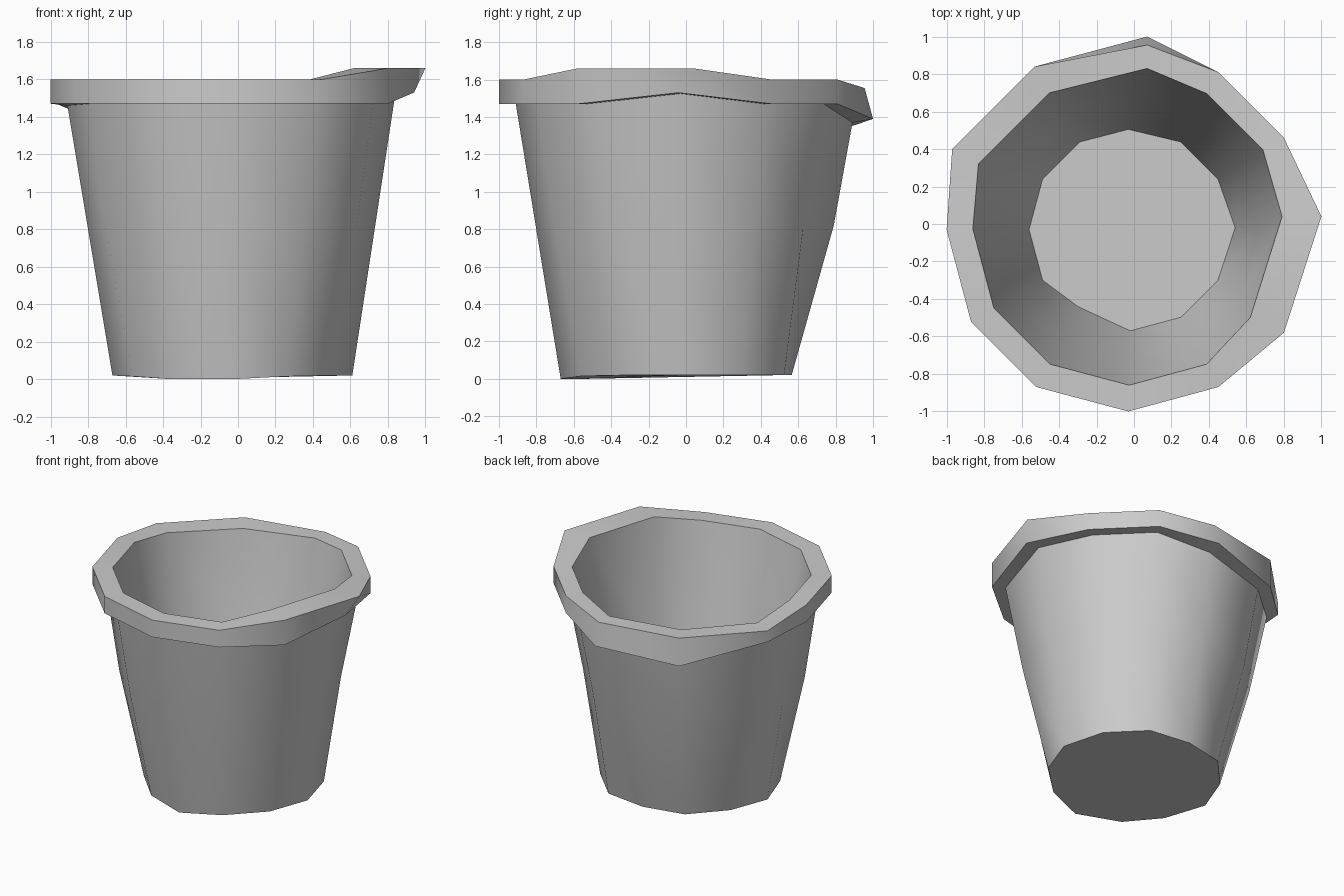
import bpy, bmesh
from math import sin, cos, pi

# Dented rim outline, seen from above: starts at the back, runs clockwise
RIM = [(0.07, 0.955), (0.45, 0.81), (0.80, 0.46), (0.93, -0.03),
       (0.72, -0.58), (0.45, -0.87), (-0.03, -1.0), (-0.52, -0.87),
       (-0.87, -0.52), (-1.0, -0.03), (-0.97, 0.40), (-0.53, 0.84)]


def rim_ring(scale, z, dents={}):
    """Scaled copy of the rim outline; dents move single points."""
    return [dents.get(i, (x * scale, y * scale, z)) for i, (x, y) in enumerate(RIM)]


def round_ring(r, cx, cy, z, dents={}):
    """Regular 12-sided ring with optional moved points."""
    return [dents.get(i, (cx + r * sin(i * pi / 6), cy + r * cos(i * pi / 6), z))
            for i in range(12)]


# Wall, from the base up to the underside of the lip
base = round_ring(0.64, -0.03, -0.03, 0.02,
                  {0: (-0.03, 0.565, 0.02), 4: (0.50, -0.33, 0.02),
                   5: (0.26, -0.56, 0.015), 6: (-0.03, -0.67, 0.0),
                   7: (-0.35, -0.55, 0.0), 8: (-0.56, -0.34, 0.015),
                   10: (-0.56, 0.26, 0.02), 11: (-0.34, 0.50, 0.02)})
wall_top = rim_ring(0.91, 1.47, {0: (0.06, 0.89, 1.37), 3: (0.84, -0.03, 1.525),
                                 4: (0.72, -0.53, 1.47), 9: (-0.91, -0.03, 1.46),
                                 10: (-0.90, 0.36, 1.44), 11: (-0.48, 0.765, 1.33)})
middle = [tuple(a + (b - a) * 0.55 for a, b in zip(p, q)) for p, q in zip(base, wall_top)]
middle[0] = (0.03, 0.79, 0.82)
BULGE = {1: 0.98, 2: 0.98, 4: 1.02, 5: 1.02, 7: 1.02, 8: 1.03, 10: 1.03, 11: 1.04}
middle = [(x * BULGE.get(i, 1), y * BULGE.get(i, 1), z) for i, (x, y, z) in enumerate(middle)]

# Lip, sagging at the back left and bent up at the right
lip_low = rim_ring(1.0, 1.47, {0: (0.07, 1.0, 1.39), 3: (0.94, -0.04, 1.53),
                               4: (0.80, -0.58, 1.47), 11: (-0.53, 0.84, 1.335)})
lip_top = rim_ring(1.0, 1.60, {0: (0.07, 0.955, 1.555), 3: (1.0, 0.04, 1.66),
                               4: (0.80, -0.58, 1.66), 10: (-0.97, 0.40, 1.555),
                               11: (-0.53, 0.84, 1.55)})
lip_inner = rim_ring(0.86, 1.60, {0: (0.07, 0.83, 1.555), 3: (0.79, 0.04, 1.66),
                                  4: (0.62, -0.50, 1.66), 10: (-0.83, 0.32, 1.55),
                                  11: (-0.45, 0.70, 1.54)})

# Inside wall and floor
inner_middle = [(x * 0.895, y * 0.895, z) for x, y, z in middle]
floor = round_ring(0.54, -0.02, -0.03, 0.06,
                   {0: (-0.03, 0.505, 0.06), 3: (0.54, -0.02, 0.06),
                    7: (-0.30, -0.44, 0.06)})

# Skin the rings into one closed bucket
bm = bmesh.new()
rings = [[bm.verts.new(p) for p in ring]
         for ring in (base, middle, wall_top, lip_low, lip_top, lip_inner,
                      inner_middle, floor)]
for a, b in zip(rings, rings[1:]):
    for i in range(12):
        j = (i + 1) % 12
        bm.faces.new((a[i], a[j], b[j], b[i]))
bm.faces.new(rings[0])
bm.faces.new(rings[-1])
bmesh.ops.recalc_face_normals(bm, faces=bm.faces)

mesh = bpy.data.meshes.new("dented_bucket")
bm.to_mesh(mesh)
bm.free()
bucket = bpy.data.objects.new("dented_bucket", mesh)
bpy.context.collection.objects.link(bucket)
bpy.context.view_layer.objects.active = bucket
bucket.select_set(True)
bpy.ops.object.shade_smooth_by_angle(angle=0.8)
